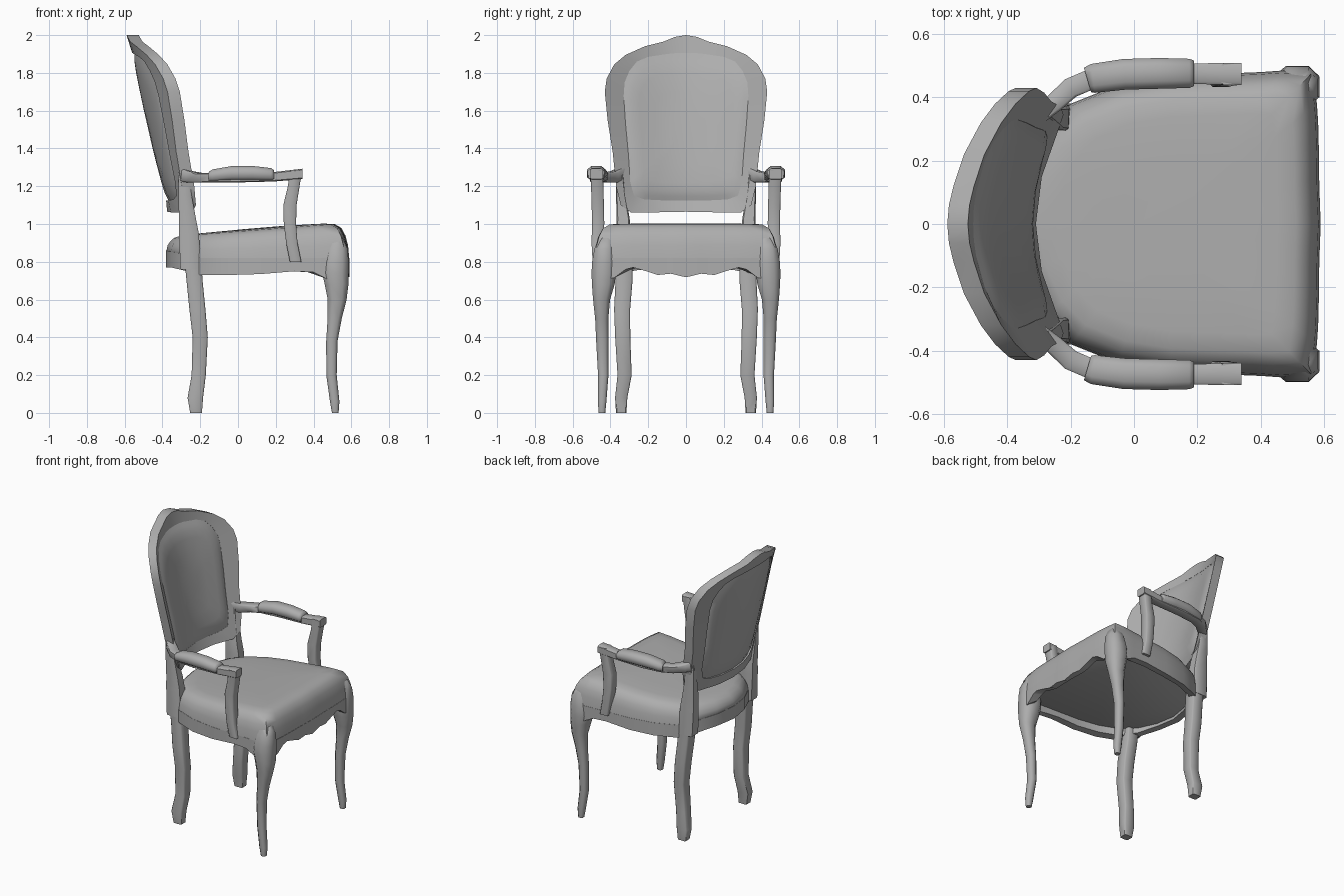
import bpy, bmesh
from mathutils import Vector

# dark grey shared by every part
grey = bpy.data.materials.new("grey")
grey.diffuse_color = (.42, .42, .42, 1)


def finish(name, rings, closed=False, mirror=False, angle=0.7):
    """Skin a list of vertex rings; cap both ends, or close into a tube ring."""
    bm = bmesh.new()
    loops = [[bm.verts.new(p) for p in r] for r in rings]
    n = len(loops[0])
    pairs = list(zip(loops, loops[1:]))
    if closed:
        pairs.append((loops[-1], loops[0]))
    else:
        bm.faces.new(loops[0])
        bm.faces.new(loops[-1])
    for a, b in pairs:
        for i in range(n):
            j = (i + 1) % n
            bm.faces.new((a[i], a[j], b[j], b[i]))
    bmesh.ops.recalc_face_normals(bm, faces=bm.faces)
    me = bpy.data.meshes.new(name)
    bm.to_mesh(me)
    bm.free()
    me.materials.append(grey)
    ob = bpy.data.objects.new(name, me)
    bpy.context.collection.objects.link(ob)
    bpy.ops.object.select_all(action='DESELECT')
    ob.select_set(True)
    bpy.context.view_layer.objects.active = ob
    bpy.ops.object.shade_smooth_by_angle(angle=angle)
    if mirror:
        m = ob.modifiers.new("mirror", 'MIRROR')
        m.use_axis = (False, True, False)
    return ob


def sweep(name, secs, chamfer=0.2, upright=True, angle=0.7):
    """Chamfered-rectangle sections (x, y, z, width, depth), mirrored left/right."""
    pts = [Vector(s[:3]) for s in secs]
    c = 1 - 2 * chamfer
    shape = [(1, -c), (1, c), (c, 1), (-c, 1), (-1, c), (-1, -c), (-c, -1), (c, -1)]
    rings = []
    for i, s in enumerate(secs):
        u, v = Vector((1, 0, 0)), Vector((0, 1, 0))
        if not upright:
            t = pts[min(i + 1, len(pts) - 1)] - pts[max(i - 1, 0)]
            v = Vector((0, 0, 1))
            u = v.cross(t).normalized()
        rings.append([pts[i] + u * a * s[3] / 2 + v * b * s[4] / 2 for a, b in shape])
    return finish(name, rings, mirror=True, angle=angle)


def full(half, axis):
    """Complete a half outline by reflecting its y coordinate."""
    other = [tuple(-c if k == axis else c for k, c in enumerate(p)) for p in half[-2:0:-1]]
    return half + other


# seat plan: x, y, lower edge of the rail (scalloped at the front)
plan = full([(-.38, 0, .77), (-.355, .15, .77), (-.29, .29, .755), (-.2, .38, .73),
             (-.05, .44, .73), (.12, .468, .735), (.3, .476, .75), (.4, .48, .745),
             (.47, .485, .71), (.565, .48, .7), (.578, .38, .715), (.582, .32, .76),
             (.583, .28, .77), (.585, .2, .747), (.585, .15, .73), (.587, .08, .737),
             (.59, 0, .718)], 1)


def rail_top(x):
    return .82 + max(0, -x - .2) * .22


def seat_ring(scale, zf):
    return [(.1 + (x - .1) * scale, y * scale, zf(x, zb)) for x, y, zb in plan]


# seat rail
finish("seat_rail", [seat_ring(1, lambda x, b: b),
                     seat_ring(1, lambda x, b: rail_top(x)),
                     seat_ring(.9, lambda x, b: rail_top(x)),
                     seat_ring(.9, lambda x, b: max(b, .74))], closed=True)

# seat cushion: each ring rises from the rail to the gently sloping top
rings = [seat_ring(.9, lambda x, b: .79), seat_ring(.998, lambda x, b: rail_top(x) - .005)]
for s, f in ((.985, .35), (.957, .62), (.912, .84), (.84, .96), (.72, 1), (.45, 1.02), (.2, 1.03)):
    def zf(x, b):
        xs = .1 + (x - .1) * s
        return rail_top(x) * (1 - f) + (.966 + .08 * xs) * f
    rings.append(seat_ring(s, zf))
finish("seat_cushion", rings, angle=0.9)


# curved, reclining back: map y, z and depth into space
def back(p, d):
    y, z = p
    return (-.59 + .23 * (2 - z) + .8 * y * y + d, y, z)


outer = full([(0, 2), (.06, 1.99), (.12, 1.965), (.22, 1.94), (.32, 1.895), (.38, 1.845),
              (.42, 1.77), (.43, 1.7), (.415, 1.55), (.388, 1.38), (.37, 1.2),
              (.345, 1.1), (.29, 1.06), (.15, 1.062), (0, 1.065)], 0)
inner = full([(0, 1.905), (.05, 1.905), (.1, 1.9), (.2, 1.885), (.26, 1.86), (.3, 1.81),
              (.325, 1.75), (.33, 1.68), (.32, 1.53), (.305, 1.37), (.295, 1.22),
              (.275, 1.15), (.22, 1.13), (.12, 1.125), (0, 1.125)], 0)
finish("back_frame", [[back(p, d) for p in o] for o, d in
                      ((outer, 0), (outer, .065), (inner, .06), (inner, .008))], closed=True)

# upholstered back pad, domed on both sides
pad = [(.25, 0), (.5, .002), (.75, .005), (.9, .01), (1, .02),
       (1, .059), (.94, .07), (.87, .081), (.75, .088), (.5, .092), (.25, .094)]
finish("back_pad", [[back((y * s, 1.5 + (z - 1.5) * s), d) for y, z in inner]
                    for s, d in pad], angle=0.9)

# front cabriole legs
sweep("front_leg", [(.515, .445, 0, .035, .035), (.512, .444, .06, .05, .045),
                    (.495, .438, .2, .055, .055), (.497, .443, .38, .06, .065),
                    (.512, .446, .5, .075, .07), (.525, .447, .6, .1, .09),
                    (.522, .438, .68, .125, .12), (.515, .435, .74, .14, .13),
                    (.517, .433, .8, .138, .128), (.522, .43, .87, .115, .11),
                    (.52, .42, .925, .07, .08)], .25, angle=1.1)

# rear legs
sweep("rear_leg", [(-.222, .343, 0, .062, .055), (-.226, .343, .08, .082, .065),
                   (-.208, .325, .2, .075, .075), (-.2, .335, .4, .08, .08),
                   (-.215, .338, .55, .085, .085), (-.23, .328, .7, .085, .09),
                   (-.24, .328, .82, .09, .09)], .1, angle=0.85)

# posts carrying the back
sweep("rear_post", [(-.25, .333, .76, .11, .085), (-.26, .333, .95, .105, .075),
                    (-.268, .333, 1.03, .09, .07), (-.28, .345, 1.15, .07, .05),
                    (-.29, .353, 1.29, .05, .03)], .1, angle=0.85)

# arms, pads and arm supports
sweep("arm", [(-.3, .34, 1.265, .05, .075), (-.255, .38, 1.25, .06, .06),
              (-.2, .43, 1.245, .065, .05), (-.13, .46, 1.245, .065, .05),
              (0, .475, 1.245, .065, .05), (.19, .475, 1.25, .065, .05),
              (.34, .474, 1.265, .07, .055)], .12, upright=False, angle=0.85)
sweep("arm_pad", [(-.147, .455, 1.25, .08, .055), (-.13, .46, 1.256, .092, .066),
                  (-.03, .473, 1.268, .097, .078), (.08, .476, 1.268, .097, .078),
                  (.175, .476, 1.262, .092, .068), (.19, .476, 1.258, .08, .055)],
      .25, upright=False, angle=1.1)
sweep("arm_support", [(.305, .472, .8, .06, .045), (.285, .47, .9, .06, .06),
                      (.275, .465, 1.0, .065, .065), (.275, .467, 1.1, .07, .065),
                      (.295, .47, 1.2, .062, .065), (.308, .474, 1.285, .064, .068)],
      .1, angle=0.85)
